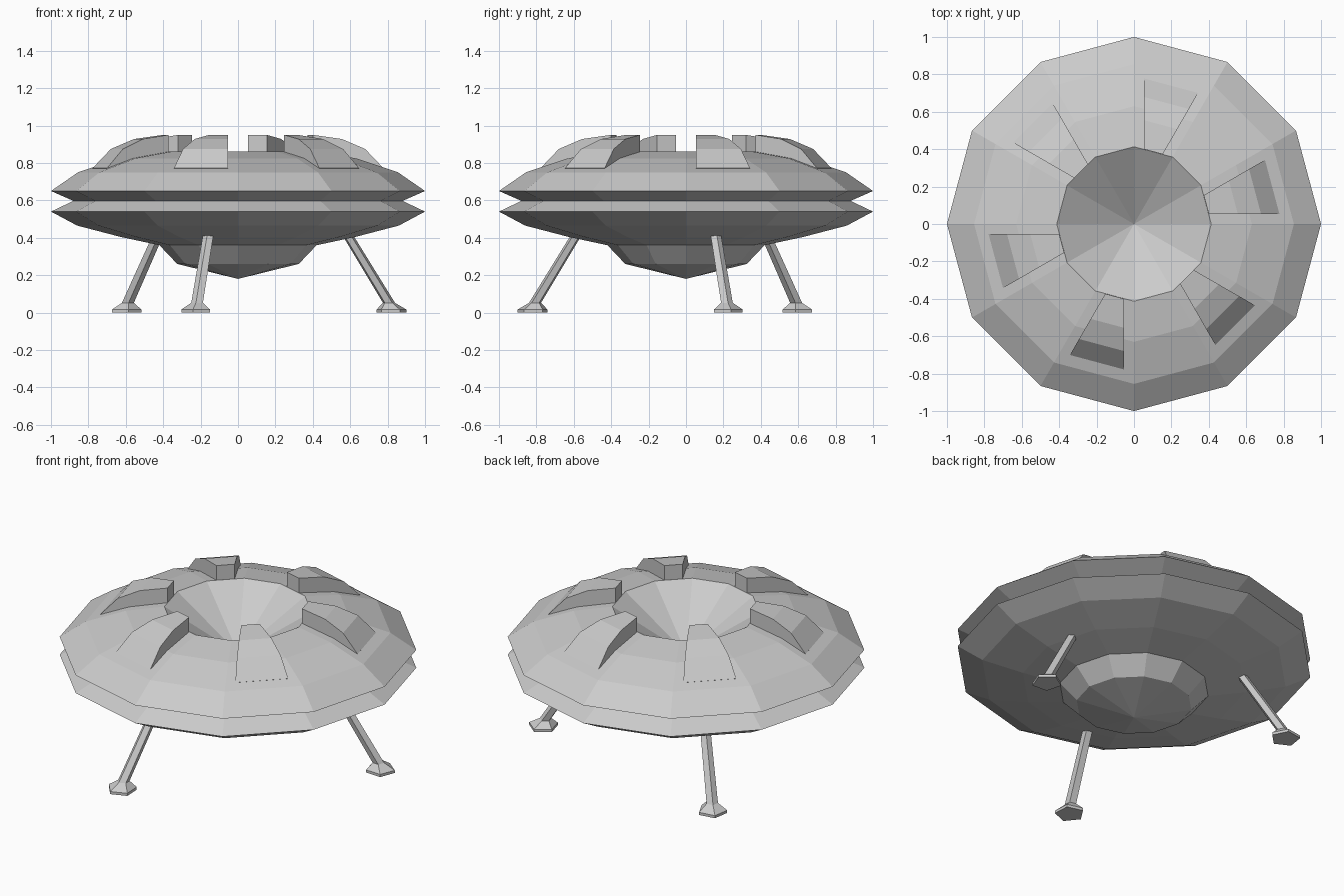
import bpy, bmesh
from math import sin, cos, tan, radians, tau

cube = bpy.data.objects.get("Cube")
if cube:
    bpy.data.objects.remove(cube, do_unlink=True)

grey = bpy.data.materials.new("hull_grey")
grey.use_nodes = True
colour = (0.6, 0.6, 0.6, 1)
grey.diffuse_color = colour
grey.node_tree.nodes["Principled BSDF"].inputs["Base Color"].default_value = colour


def loft(name, rings, angle=0.0):
    """Skin a list of point rings, cap both ends and turn the part about z."""
    bm = bmesh.new()
    rows = [[bm.verts.new(p) for p in ring] for ring in rings]
    n = len(rows[0])
    for a, b in zip(rows, rows[1:]):
        for i in range(n):
            j = (i + 1) % n
            bm.faces.new((a[i], a[j], b[j], b[i]))
    bm.faces.new(rows[0][::-1])
    bm.faces.new(rows[-1])
    bmesh.ops.remove_doubles(bm, verts=bm.verts, dist=0.0001)
    bmesh.ops.recalc_face_normals(bm, faces=bm.faces)
    mesh = bpy.data.meshes.new(name)
    bm.to_mesh(mesh)
    bm.free()
    mesh.materials.append(grey)
    obj = bpy.data.objects.new(name, mesh)
    obj.rotation_euler.z = radians(angle)
    bpy.context.collection.objects.link(obj)
    return obj


def ring(sides, radius, z, x=0.0):
    return [(x + radius * cos(tau * i / sides), radius * sin(tau * i / sides), z)
            for i in range(sides)]


# Saucer hull: belly, notched rim, upper deck and sunken bowl
hull_profile = [(0, .18), (.325, .26), (.42, .36), (.63, .405), (.86, .465),
                (1, .54), (.88, .597), (1, .65), (.855, .75), (.63, .825),
                (.413, .86), (0, .59)]
loft("saucer_hull", [ring(12, r, z) for r, z in hull_profile])

# Six wedge fins around the bowl, each widening outwards
fin_profile = [(.40, .855), (.40, .95), (.55, .928), (.67, .875), (.765, .772),
               (.74, .73), (.46, .79)]


def fin_side(sign):
    return [(r, sign * (.052 + (r - .40) * tan(radians(15))), z) for r, z in fin_profile]


for k in range(6):
    loft(f"deck_fin_{k + 1}", [fin_side(-1), fin_side(1)], 15 + 60 * k)

# Three splayed legs with flared five-sided feet
for k in range(3):
    leg = [ring(5, .084, 0, .848), ring(5, .084, .016, .848),
           ring(5, .034, .052, .835), ring(5, .03, .46, .578)]
    loft(f"landing_leg_{k + 1}", leg, 15 + 120 * k)
